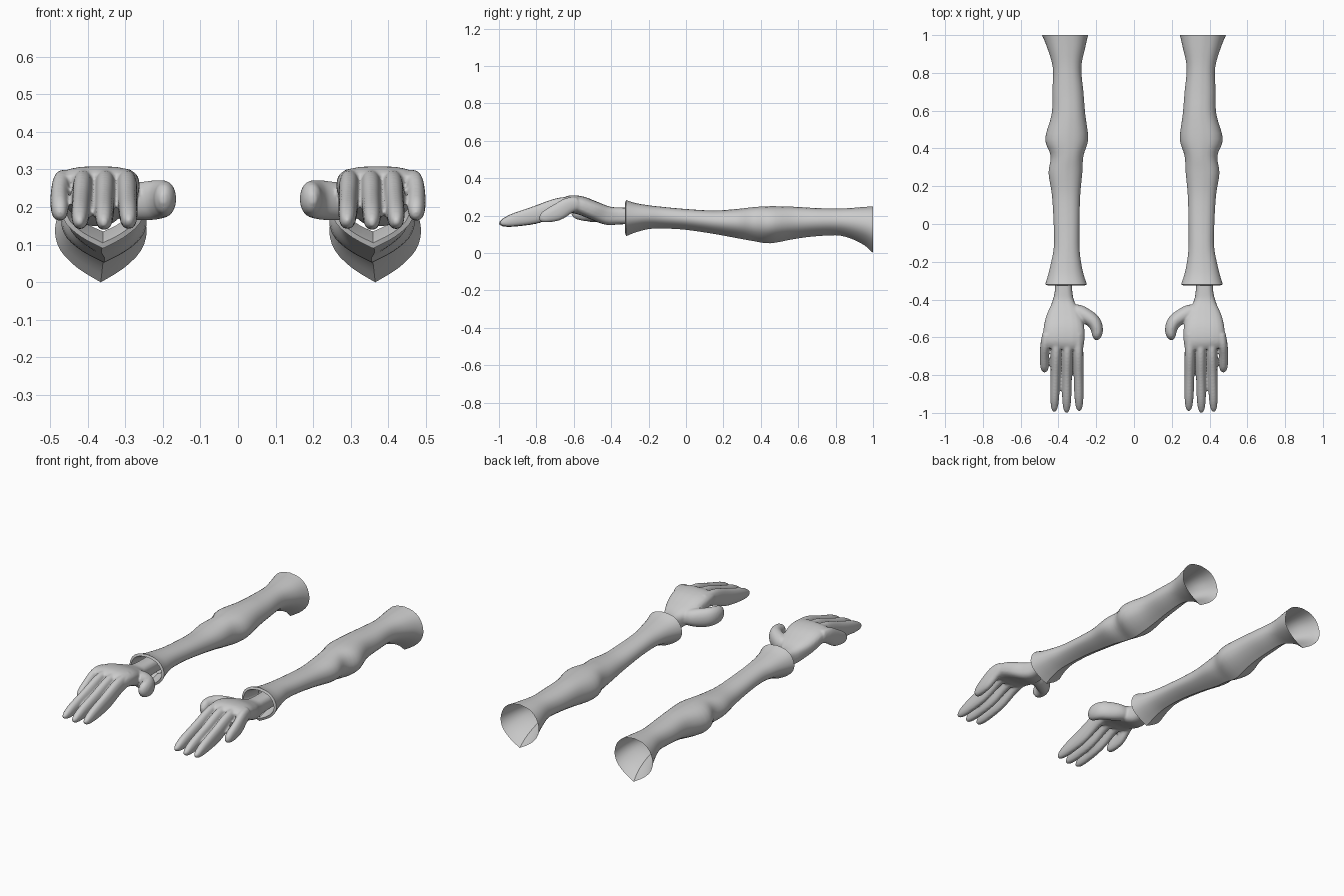
import bpy, bmesh, math
from mathutils import Vector

if "Cube" in bpy.data.objects:
    bpy.data.objects.remove(bpy.data.objects["Cube"])


def spline(rows, n):
    """Catmull-Rom through rows of numbers, n steps per span."""
    p = [[float(v) for v in r] for r in rows]
    p = [p[0]] + p + [p[-1]]
    out = []
    for i in range(1, len(p) - 2):
        for k in range(n):
            t = k / n
            out.append([0.5 * (2*b + (c - a)*t + (2*a - 5*b + 4*c - d)*t*t + (3*b - a - 3*c + d)*t**3)
                        for a, b, c, d in zip(p[i-1], p[i], p[i+1], p[i+2])])
    return out + [p[-2]]


def loft(bm, rings, caps):
    """Skin a row of closed rings."""
    vs = [[bm.verts.new(c) for c in r] for r in rings]
    n = len(vs[0])
    for a, b in zip(vs, vs[1:]):
        for i in range(n):
            j = (i + 1) % n
            bm.faces.new((a[i], a[j], b[j], b[i]))
    if caps:
        bm.faces.new(vs[0])
        bm.faces.new(vs[-1])


def limb(bm, rows, power=0.9):
    """Closed tube along x,y,z with half-width and half-height."""
    pts = spline(rows, 5)
    cs = [Vector(p[:3]) for p in pts]
    rings = []
    for i, p in enumerate(pts):
        tan = (cs[min(i+1, len(cs)-1)] - cs[max(i-1, 0)]).normalized()
        side = tan.cross(Vector((0, 0, 1))).normalized()
        up = side.cross(tan)
        ring = []
        for k in range(20):
            a = 2 * math.pi * k / 20
            c, s = math.cos(a), math.sin(a)
            c = math.copysign(abs(c)**power, c)
            s = math.copysign(abs(s)**power, s)
            ring.append(cs[i] + side * c * max(p[3], .003) + up * s * max(p[4], .003))
        rings.append(ring)
    loft(bm, rings, True)


def make(name, bm):
    bmesh.ops.recalc_face_normals(bm, faces=bm.faces)
    me = bpy.data.meshes.new(name)
    bm.to_mesh(me)
    bm.free()
    ob = bpy.data.objects.new(name, me)
    bpy.context.collection.objects.link(ob)
    return ob


# Sleeves: y, left, right, top, bottom
outer = spline([
    (1.00, .243, .487, .250, .000), (.94, .257, .462, .245, .050),
    (.83, .279, .430, .238, .092), (.70, .268, .432, .240, .090),
    (.58, .258, .436, .247, .075), (.45, .243, .470, .250, .052),
    (.36, .268, .441, .245, .064), (.27, .274, .452, .235, .080),
    (.15, .285, .434, .227, .102), (.00, .289, .425, .235, .124),
    (-.12, .289, .424, .246, .131), (-.20, .281, .438, .255, .128),
    (-.27, .266, .455, .267, .110), (-.32, .249, .470, .283, .090)], 4)
cuff_lip = [(-.325, .262, .457, .270, .105), (-.30, .272, .447, .260, .115),
            (-.22, .288, .430, .247, .135)]
half = [(0, 1), (.5, .9), (.85, .6), (1, .12), (.88, -.32), (.5, -.7), (0, -1)]
profile = spline(half, 3)
profile += [(-x, z) for x, z in profile[-2:0:-1]]
bm = bmesh.new()
loft(bm, [[((l + r) / 2 + (r - l) / 2 * u, y, (t + b) / 2 + (t - b) / 2 * w) for u, w in profile]
          for y, l, r, t, b in outer + cuff_lip], False)
sleeves = make("sleeves", bm)
bpy.context.view_layer.objects.active = sleeves
sleeves.select_set(True)
bpy.ops.object.shade_smooth_by_angle(angle=math.radians(40))

# Palm and wrist
bm = bmesh.new()
limb(bm, [(.373, -.22, .198, .045, .043), (.373, -.35, .198, .046, .045),
          (.374, -.42, .200, .062, .050), (.372, -.49, .226, .094, .050),
          (.371, -.56, .253, .109, .050), (.372, -.62, .262, .109, .046),
          (.374, -.655, .255, .104, .034)], .72)

# Fingers: base x, tip x, tip y, drop, width scale
shape = [(0, 0, .026, .038), (.24, .14, .027, .046), (.52, .55, .026, .048),
         (.80, .82, .024, .037), (.94, .96, .018, .023), (1, 1, .007, .008)]
for bx, tx, ty, drop, w in [(.297, .290, -.99, .103, 1), (.352, .357, -1.0, .106, 1),
                            (.410, .422, -.995, .104, .98), (.460, .472, -.785, .082, .95)]:
    limb(bm, [(bx + (tx - bx) * t + (.008 if ty > -.8 else 0) * math.sin(math.pi * t),
               -.58 + (ty + .58) * t, .264 - drop * f, rx * w, rz * w)
              for t, f, rx, rz in shape])

# Hooked thumb
limb(bm, [(.355, -.465, .212, .030, .035), (.300, -.468, .214, .042, .046),
          (.250, -.490, .216, .040, .052), (.212, -.520, .220, .037, .052),
          (.196, -.560, .222, .032, .048), (.198, -.595, .222, .024, .037),
          (.203, -.614, .222, .008, .012)], .95)
hands = make("hands", bm)

# Fuse the hand parts and soften the joins
rem = hands.modifiers.new("fuse", 'REMESH')
rem.mode = 'VOXEL'
rem.voxel_size = .006
rem.use_smooth_shade = True
smo = hands.modifiers.new("soften", 'SMOOTH')
smo.factor = .5
smo.iterations = 5

# Mirror both parts to the other side
for ob in (sleeves, hands):
    ob.modifiers.new("other_side", 'MIRROR').use_axis[0] = True
